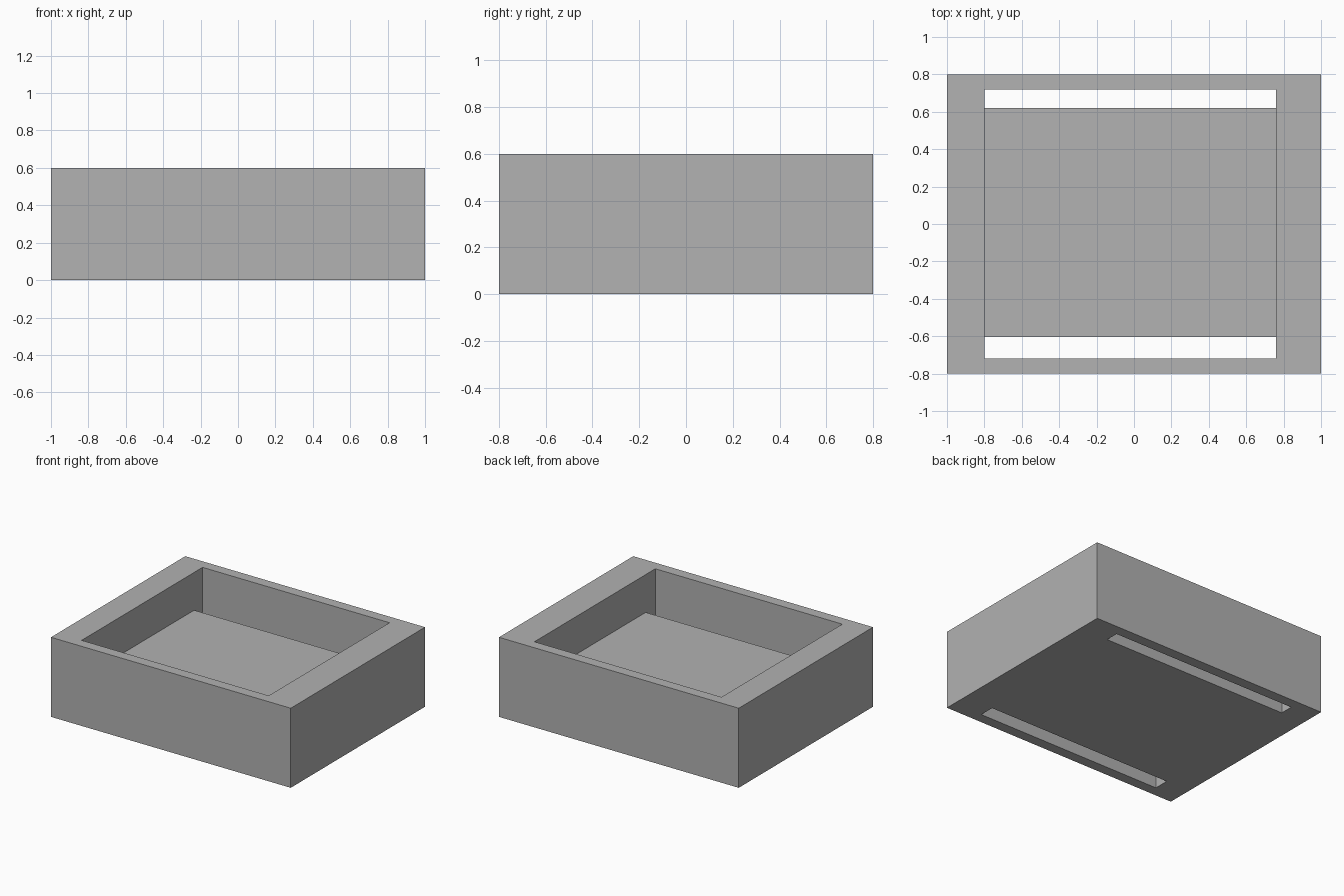
import bpy
import bmesh

cube = bpy.data.objects.get("Cube")
if cube:
    bpy.data.objects.remove(cube, do_unlink=True)

GREY = (0.445, 0.445, 0.445, 1.0)
mat = bpy.data.materials.new("plain grey")
mat.use_nodes = True
mat.diffuse_color = GREY
mat.node_tree.nodes["Principled BSDF"].inputs["Base Color"].default_value = GREY


def extrude_profile(name, profile, x0, x1):
    """Sweep a closed (y, z) profile along x into a solid."""
    bm = bmesh.new()
    face = bm.faces.new([bm.verts.new((x0, y, z)) for y, z in profile])
    swept = bmesh.ops.extrude_face_region(bm, geom=[face])["geom"]
    verts = [g for g in swept if isinstance(g, bmesh.types.BMVert)]
    bmesh.ops.translate(bm, verts=verts, vec=(x1 - x0, 0, 0))
    bmesh.ops.recalc_face_normals(bm, faces=bm.faces)
    mesh = bpy.data.meshes.new(name)
    bm.to_mesh(mesh)
    bm.free()
    mesh.materials.append(mat)
    obj = bpy.data.objects.new(name, mesh)
    bpy.context.collection.objects.link(obj)
    return obj


HEIGHT, FLOOR, OVER = 0.6, 0.315, 0.1
WALL_FRONT, WALL_BACK = -0.72, 0.72      # inner wall faces
FLOOR_FRONT, FLOOR_BACK = -0.605, 0.62   # raised floor between the slots

# Outer block
tray = extrude_profile(
    "tray", [(-0.8, 0), (0.8, 0), (0.8, HEIGHT), (-0.8, HEIGHT)], -1, 1)

# Recess with a slot running through the bottom along front and back
cutter = extrude_profile("recess_cutter", [
    (WALL_FRONT, -OVER), (FLOOR_FRONT, -OVER),
    (FLOOR_FRONT, FLOOR), (FLOOR_BACK, FLOOR),
    (FLOOR_BACK, -OVER), (WALL_BACK, -OVER),
    (WALL_BACK, HEIGHT + OVER), (WALL_FRONT, HEIGHT + OVER)], -0.8, 0.76)
cutter.hide_render = True

cut = tray.modifiers.new("recess", 'BOOLEAN')
cut.operation = 'DIFFERENCE'
cut.solver = 'EXACT'
cut.object = cutter
bpy.context.view_layer.objects.active = tray
bpy.ops.object.modifier_apply(modifier=cut.name)
bpy.data.objects.remove(cutter, do_unlink=True)
